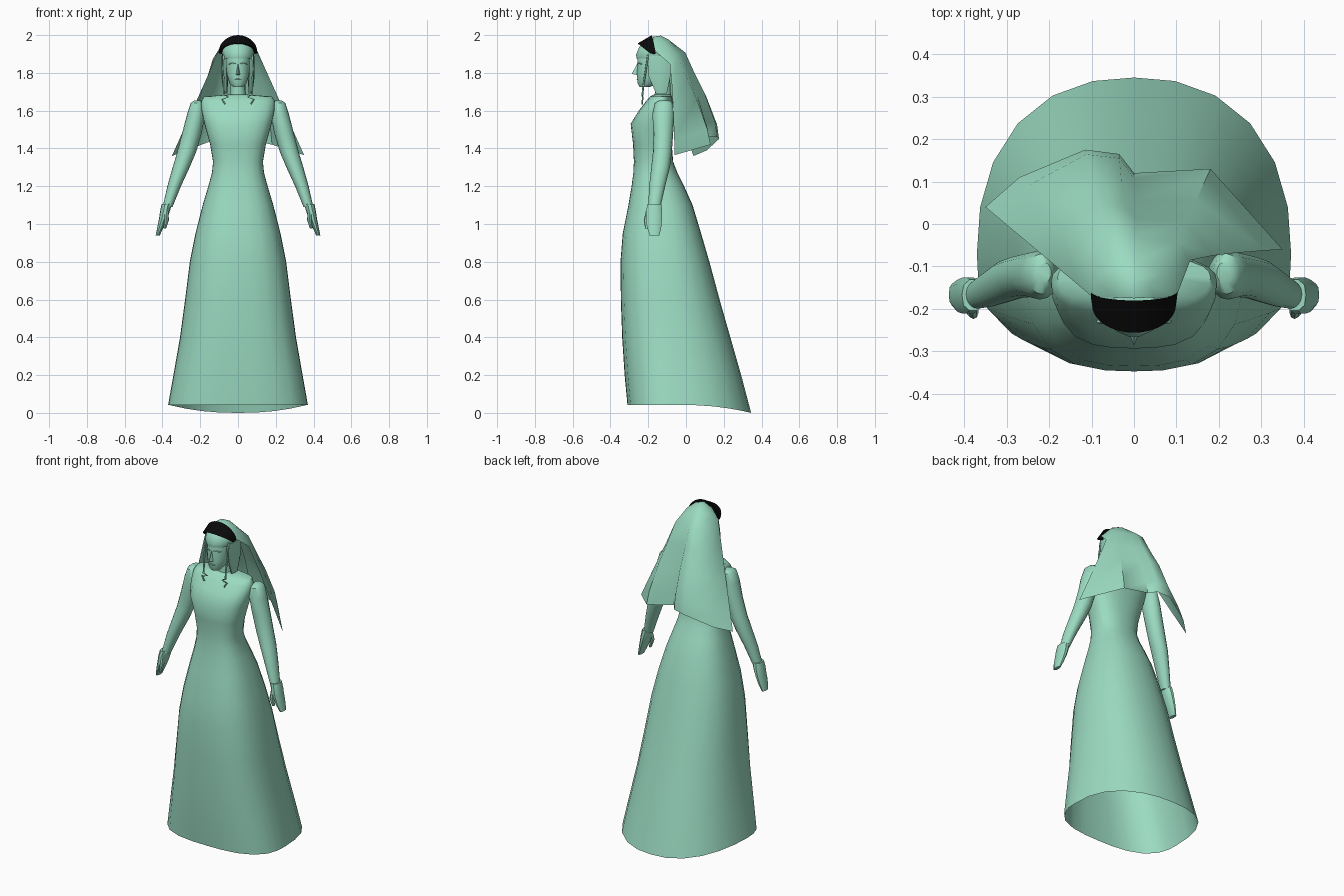
import bpy, bmesh, math
from mathutils import Vector

if "Cube" in bpy.data.objects:
    bpy.data.objects.remove(bpy.data.objects["Cube"])


def material(name, rgb):
    m = bpy.data.materials.new(name)
    m.diffuse_color = (*rgb, 1)
    m.use_nodes = True
    m.node_tree.nodes["Principled BSDF"].inputs["Base Color"].default_value = m.diffuse_color
    return m


GREEN = material("mint green", (0.33, 0.71, 0.54))
BLACK = material("black", (0.003, 0.003, 0.003))


def finish(name, bm, mat=GREEN, angle=40):
    """Turn a bmesh into a named, shaded object."""
    bmesh.ops.recalc_face_normals(bm, faces=bm.faces)
    me = bpy.data.meshes.new(name)
    bm.to_mesh(me)
    bm.free()
    ob = bpy.data.objects.new(name, me)
    bpy.context.collection.objects.link(ob)
    me.materials.append(mat)
    bpy.ops.object.select_all(action='DESELECT')
    ob.select_set(True)
    bpy.context.view_layer.objects.active = ob
    bpy.ops.object.shade_smooth_by_angle(angle=math.radians(angle))
    return ob


def skin(bm, rows, loop=True):
    """Bridge rows of points with quads."""
    rows = [[bm.verts.new(p) for p in r] for r in rows]
    n = len(rows[0])
    for a, b in zip(rows, rows[1:]):
        for i in range(n if loop else n - 1):
            j = (i + 1) % n
            bm.faces.new((a[i], a[j], b[j], b[i]))
    return rows


def ring(cx, cy, z, rx, front, back, n, ef=2.0, eb=2.0):
    """Rounded outline with separate front and back depth and squareness."""
    pts = []
    for i in range(n):
        t = math.tau * i / n
        c, s = math.cos(t), math.sin(t)
        e, ry = (eb, back) if s > 0 else (ef, front)
        k = (abs(c) ** e + abs(s) ** e) ** (-1 / e)
        pts.append(Vector((cx + rx * c * k, cy + ry * s * k, z)))
    return pts


def loft(name, sections, n=20, e=2.0, angle=40):
    """Sections are (z, centre x, half width, front y, back y)."""
    bm = bmesh.new()
    rows = skin(bm, [ring(x, (f + b) / 2, z, w, (b - f) / 2, (b - f) / 2, n, e, e)
                     for z, x, w, f, b in sections])
    bm.faces.new(rows[0])
    bm.faces.new(rows[-1])
    return finish(name, bm, angle=angle)


def tube(name, pts, r):
    """Thin round strand along a path."""
    cu = bpy.data.curves.new(name, 'CURVE')
    cu.dimensions = '3D'
    cu.bevel_depth = r
    cu.bevel_resolution = 1
    cu.use_fill_caps = True
    sp = cu.splines.new('POLY')
    sp.points.add(len(pts) - 1)
    for p, q in zip(sp.points, pts):
        p.co = (*q, 1)
    cu.materials.append(GREEN)
    ob = bpy.data.objects.new(name, cu)
    bpy.context.collection.objects.link(ob)


# Gown: (z, half width, front y, widest y, back y), hem dips toward the train
gown = [
    (0.04, .37, -.31, -.07, .345), (0.2, .342, -.325, -.075, .292), (0.4, .307, -.338, -.085, .235),
    (0.6, .28, -.345, -.095, .178), (0.8, .255, -.347, -.105, .124), (0.95, .225, -.335, -.115, .08),
    (1.1, .187, -.305, -.13, .035), (1.2, .157, -.288, -.145, -.01), (1.27, .138, -.279, -.16, -.045),
    (1.33, .132, -.276, -.17, -.068), (1.42, .147, -.28, -.17, -.075), (1.53, .178, -.293, -.165, -.07),
    (1.6, .193, -.25, -.15, -.068), (1.65, .195, -.212, -.135, -.07), (1.675, .18, -.19, -.125, -.075),
    (1.685, .05, -.172, -.12, -.08)]
rows = [ring(0, m, z, w, m - f, b - m, 24, 2.8, 2.3) for z, w, f, m, b in gown]
for p in rows[0]:
    p.z = 0.042 - 0.042 * max(0, p.y / 0.345) ** 2
bm = bmesh.new()
rows = skin(bm, rows)
bm.faces.new(rows[-1])
finish("gown", bm, angle=50)

# Neck and head
loft("neck", [(1.66, 0, .048, -.172, -.075), (1.70, 0, .04, -.165, -.08),
              (1.80, 0, .04, -.18, -.085)], n=14)
loft("head", [
    (1.725, 0, .026, -.247, -.19), (1.745, 0, .045, -.256, -.15), (1.79, 0, .06, -.26, -.10),
    (1.84, 0, .066, -.258, -.075), (1.89, 0, .067, -.258, -.07), (1.935, 0, .058, -.245, -.08),
    (1.965, 0, .035, -.215, -.11)], n=18, e=2.2)

# Nose
bm = bmesh.new()
base = [bm.verts.new(p) for p in ((-.015, -.25, 1.787), (.015, -.25, 1.787), (0, -.252, 1.86))]
tip = bm.verts.new((0, -.287, 1.795))
for i in range(3):
    bm.faces.new((base[i], base[(i + 1) % 3], tip))
bm.faces.new(base)
finish("nose", bm)

# Lips and hair
tube("lips", [(-.018, -.252, 1.765), (0, -.258, 1.766), (.018, -.252, 1.765)], .004)
loft("hair", [(1.876, 0, .078, -.262, -.06), (1.895, 0, .085, -.266, -.055),
              (1.935, 0, .084, -.25, -.06), (1.97, 0, .05, -.22, -.09)], n=18)

for side, s in (("right", 1), ("left", -1)):
    # Brows, side hair and curled ends
    tube(side + "_brow", [(s * .012, -.257, 1.848), (s * .032, -.252, 1.853),
                          (s * .05, -.234, 1.846)], .003)
    tube(side + "_lock", [(s * .076, -.20, 1.90), (s * .08, -.212, 1.82),
                          (s * .075, -.225, 1.74), (s * .075, -.231, 1.68)], .005)
    loft(side + "_back_hair", [(1.69, s * .066, .010, -.16, -.10),
                               (1.78, s * .07, .018, -.20, -.08),
                               (1.89, s * .07, .018, -.21, -.07)], n=10)
    tube(side + "_curl", [(s * .075, -.231, 1.685), (s * .052, -.23, 1.672),
                          (s * .085, -.23, 1.66), (s * .068, -.232, 1.635)], .004)

    # Sleeve, from shoulder to wrist
    loft(side + "_arm", [
        (1.655, s * .213, .018, -.14, -.09), (1.64, s * .218, .032, -.165, -.07),
        (1.58, s * .222, .048, -.178, -.062), (1.48, s * .244, .052, -.172, -.068),
        (1.38, s * .272, .05, -.175, -.075), (1.30, s * .301, .045, -.184, -.085),
        (1.20, s * .338, .036, -.195, -.11), (1.09, s * .373, .026, -.20, -.135)], n=16)

    # Hand: cuff, palm, fingers and thumb
    loft(side + "_hand", [
        (1.105, s * .378, .027, -.205, -.13), (1.07, s * .386, .026, -.212, -.125),
        (1.03, s * .396, .022, -.212, -.125), (0.985, s * .41, .017, -.208, -.13),
        (0.94, s * .425, .011, -.193, -.14)], n=10, e=2.6)
    loft(side + "_thumb", [
        (1.07, s * .380, .012, -.212, -.175), (1.02, s * .378, .012, -.224, -.192),
        (0.975, s * .388, .007, -.216, -.195)], n=8)

# Veil: uneven bottom edge, gathered at the crown
hem = [(-.35, .04, 1.36), (-.27, .11, 1.39), (-.115, .175, 1.45), (-.035, .165, 1.46),
       (0, .12, 1.46), (.18, .13, 1.42), (.35, -.06, 1.365)]
crown_angle = [-90, -62, -28, -8, 4, 45, 90]
bulge = [0, .55, 1, 1, .8, .75, 0]
steps = [(.34, .13), (.53, .34), (.74, .55), (.96, .85), (1, 1)]
apex = Vector((0, -.175, 1.992))
crown = []
for d in crown_angle:
    a = math.radians(d)
    crown.append(Vector((.1 * math.sin(a), -.17 + .08 * math.cos(a), 1.92 + .055 * math.cos(a))))
rows = [[apex.lerp(c, .5) + Vector((0, 0, .014)) for c in crown], crown]
for out, down in steps:
    row = []
    for c, h, b in zip(crown, hem, bulge):
        o = down + (out - down) * b
        # the right edge swings back early, then falls straight down
        oy = down ** .13 if h is hem[-1] else o
        row.append(Vector((c.x + (h[0] - c.x) * o, c.y + (h[1] - c.y) * oy,
                           c.z + (h[2] - c.z) * down)))
    rows.append(row)
bm = bmesh.new()
rows = skin(bm, rows, loop=False)
top = bm.verts.new(apex)
for a, b in zip(rows[0], rows[0][1:]):
    bm.faces.new((top, a, b))
finish("veil", bm, angle=50)

# Headband: wide arc with a wedge profile
front, back, inner = [], [], []
for i in range(17):
    a = math.pi * i / 16
    c, s = math.cos(a), math.sin(a)
    front.append((.099 * c, -.19 - .066 * s, 1.903 + .053 * s))
    back.append((.103 * c, -.16 - .02 * s, 1.907 + .093 * s))
    inner.append((.086 * c, -.165 - .02 * s, 1.90 + .05 * s))
bm = bmesh.new()
skin(bm, [front, back, inner, front], loop=False)
bmesh.ops.remove_doubles(bm, verts=bm.verts, dist=1e-5)
finish("headband", bm, BLACK)
